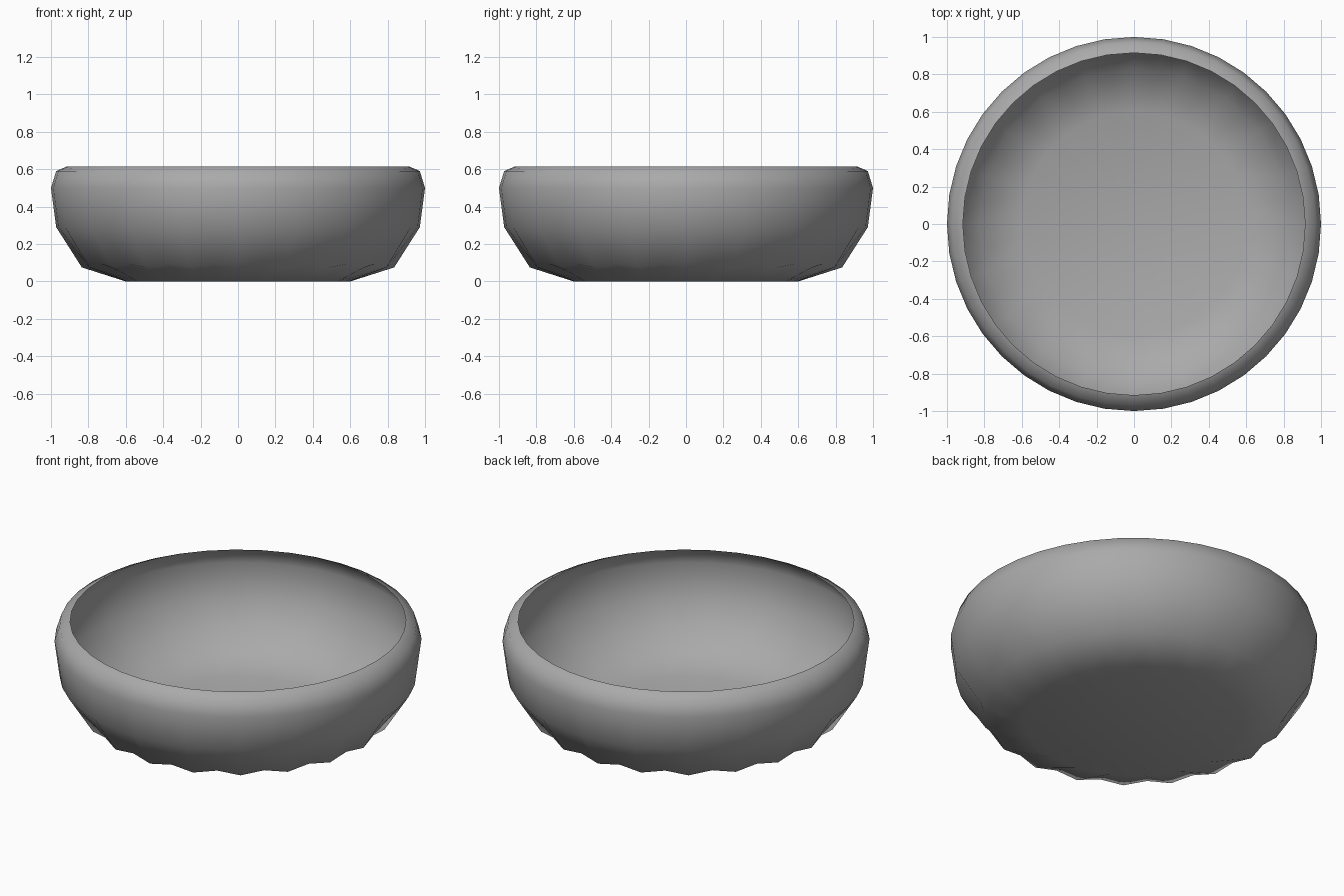
import bpy, bmesh, math

if "Cube" in bpy.data.objects:
    bpy.data.objects.remove(bpy.data.objects["Cube"])

N = 40
bm = bmesh.new()


def ring(even, odd=None):
    """Ring of N points; odd points may use a different (radius, height)."""
    pts = []
    for j in range(N):
        r, z = odd if odd and j % 2 else even
        t = 2 * math.pi * j / N
        pts.append(bm.verts.new((r * math.cos(t), r * math.sin(t), z)))
    return pts


def bridge(a, b):
    for j in range(N):
        k = (j + 1) % N
        if j % 2:  # split towards the raised odd points
            bm.faces.new((a[j], a[k], b[k]))
            bm.faces.new((a[j], b[k], b[j]))
        else:
            bm.faces.new((a[j], a[k], b[j]))
            bm.faces.new((a[k], b[k], b[j]))


# Thin shell: flat base, scalloped lower edge, wall, inward-curled rim
rings = [ring((0.6, 0.0)), ring((0.835, 0.075), (0.82, 0.093))]
rings += [ring(p) for p in [(0.972, 0.29), (1.0, 0.50), (0.972, 0.59), (0.915, 0.615)]]
for a, b in zip(rings, rings[1:]):
    bridge(a, b)
centre = bm.verts.new((0, 0, 0))
for j in range(N):
    bm.faces.new((rings[0][(j + 1) % N], rings[0][j], centre))

bmesh.ops.recalc_face_normals(bm, faces=bm.faces)
mesh = bpy.data.meshes.new("bowl")
bm.to_mesh(mesh)
bm.free()
bowl = bpy.data.objects.new("bowl", mesh)
bpy.context.collection.objects.link(bowl)

# Grey glaze
mat = bpy.data.materials.new("grey")
mat.diffuse_color = (0.4, 0.4, 0.4, 1)
mat.use_nodes = True
mat.node_tree.nodes["Principled BSDF"].inputs["Base Color"].default_value = mat.diffuse_color
mesh.materials.append(mat)

# Smooth shading
bpy.context.view_layer.objects.active = bowl
bowl.select_set(True)
bpy.ops.object.shade_smooth_by_angle(angle=math.radians(60))
